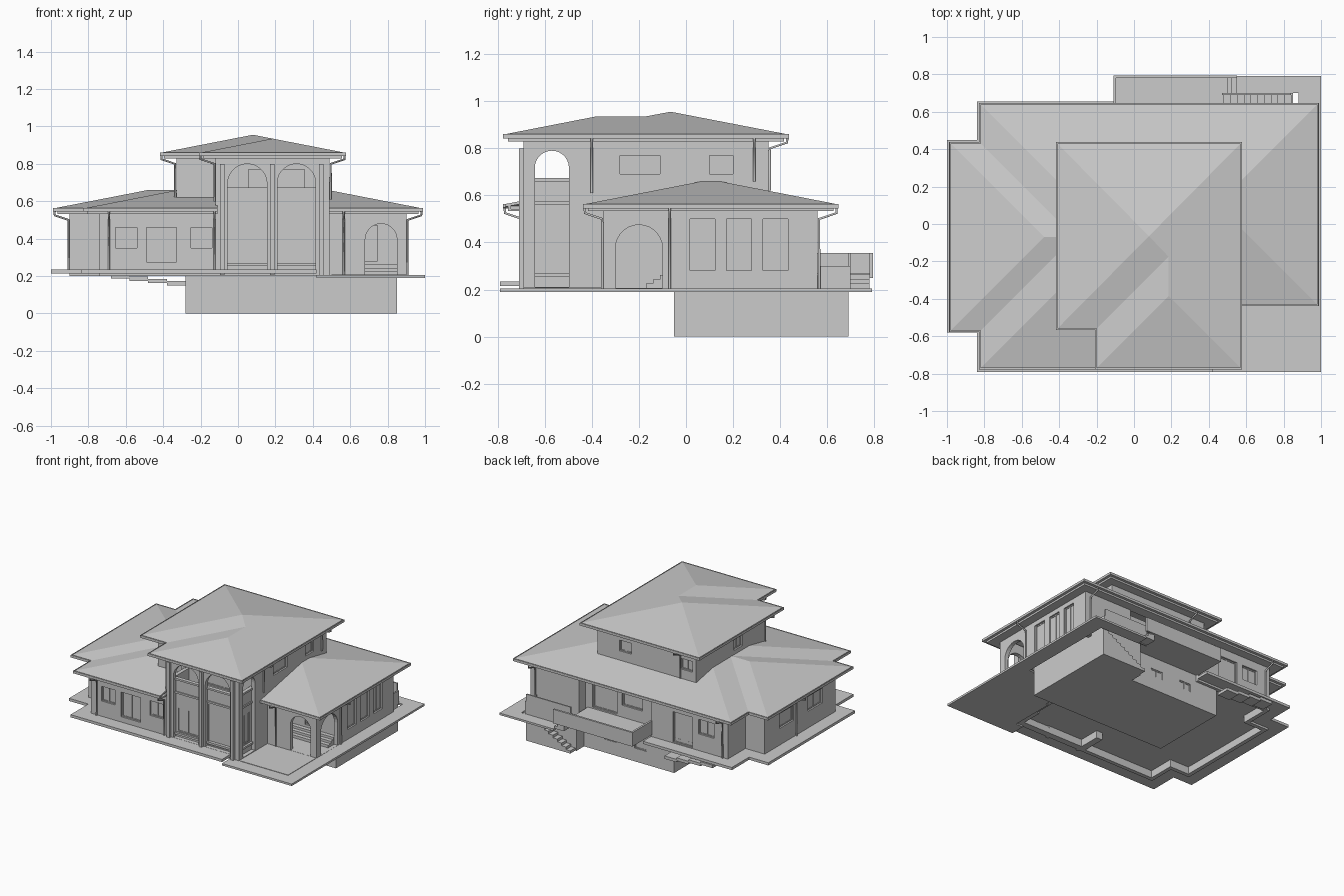
import bpy, bmesh
from math import pi, cos, sin
from mathutils import Vector

if "Cube" in bpy.data.objects:
    bpy.data.objects.remove(bpy.data.objects["Cube"])


def mesh(name, verts, faces):
    me = bpy.data.meshes.new(name)
    me.from_pydata([tuple(v) for v in verts], [], faces)
    bm = bmesh.new()
    bm.from_mesh(me)
    bmesh.ops.recalc_face_normals(bm, faces=bm.faces)
    bm.to_mesh(me)
    bm.free()
    ob = bpy.data.objects.new(name, me)
    bpy.context.collection.objects.link(ob)
    return ob


def boxes(name, items):
    # each item: x0, x1, y0, y1, z0, z1
    V, F = [], []
    for x0, x1, y0, y1, z0, z1 in items:
        n = len(V)
        V += [(x, y, z) for z in (z0, z1) for x, y in ((x0, y0), (x1, y0), (x1, y1), (x0, y1))]
        F += [[n + i for i in f] for f in ((3, 2, 1, 0), (4, 5, 6, 7), (0, 1, 5, 4),
                                           (1, 2, 6, 5), (2, 3, 7, 6), (3, 0, 4, 7))]
    return mesh(name, V, F)


def prism(name, poly, z0, z1):
    n = len(poly)
    V = [(p[0], p[1], z) for z in (z0, z1) for p in poly]
    F = [list(range(n))[::-1], list(range(n, 2 * n))]
    F += [[i, (i + 1) % n, n + (i + 1) % n, n + i] for i in range(n)]
    return mesh(name, V, F)


def offset(path, d, closed):
    # mitred inward offset of a counter-clockwise path
    out, n = [], len(path)
    for i in range(n):
        p = Vector(path[i])
        ns = []
        for a, b in ((i - 1, i), (i, i + 1)):
            if closed or (a >= 0 and b < n):
                t = (Vector(path[b % n]) - Vector(path[a % n])).normalized()
                ns.append(Vector((-t.y, t.x)))
        m = (ns[0] + ns[-1]).normalized()
        out.append(p + m * d / m.dot(ns[0]))
    return out


def sweep(name, path, profile, closed=True):
    n, k = len(path), len(profile)
    V = [(p.x, p.y, z) for d, z in profile for p in offset(path, d, closed)]
    F = [[j * n + i, j * n + (i + 1) % n, (j + 1) % k * n + (i + 1) % n, (j + 1) % k * n + i]
         for j in range(k) for i in range(n if closed else n - 1)]
    if not closed:
        F += [[j * n for j in range(k)], [j * n + n - 1 for j in range(k)][::-1]]
    return mesh(name, V, F)


def wall(name, path, z0, z1, closed=True, t=.03):
    return sweep(name, path, [(0, z0), (0, z1), (t, z1), (t, z0)], closed)


def cut(ob, holes, inward=.018):
    # holes: axis along the wall, wall plane, centre, width, z0, z1, kind
    V, F, bars = [], [], []
    for ax, p, c, w, z0, z1, kind in holes:
        r = w / 2
        prof = [(c - r, z0), (c + r, z0)]
        if kind == "arch":
            prof += [(c + r * cos(a * pi / 14), z1 - r + r * sin(a * pi / 14)) for a in range(15)]
        else:
            prof += [(c + r, z1), (c - r, z1)]
            b, zm = .007, (z0 + z1) / 2
            q = p - inward if p > 0 else p + inward
            parts = [(c - r, c + r, z0, z1, .002), (c - r, c - r + b, z0, z1, .006),
                     (c + r - b, c + r, z0, z1, .006), (c - r, c + r, z0, z0 + b, .006),
                     (c - r, c + r, z1 - b, z1, .006), (c - b / 2, c + b / 2, z0, z1, .005)]
            for u0, u1, a, e, t in parts:
                bars.append((u0, u1, q - t, q + t, a, e) if ax == "x" else (q - t, q + t, u0, u1, a, e))
        n, k = len(V), len(prof)
        V += [(u, p + s, z) if ax == "x" else (p + s, u, z) for s in (-.035, .035) for u, z in prof]
        F += [list(range(n, n + k)), list(range(n + k, n + 2 * k))[::-1]]
        F += [[n + i, n + (i + 1) % k, n + k + (i + 1) % k, n + k + i] for i in range(k)]
    cutter = mesh("cutter", V, F)
    cutter.hide_render = True
    m = ob.modifiers.new("openings", "BOOLEAN")
    m.operation, m.object, m.solver = "DIFFERENCE", cutter, "EXACT"
    dg = bpy.context.evaluated_depsgraph_get()
    me = bpy.data.meshes.new_from_object(ob.evaluated_get(dg))
    ob.modifiers.clear()
    ob.data = me
    bpy.data.objects.remove(cutter)
    if bars:
        boxes(ob.name + "_windows", bars)


def roof(name, faces, rects, eave, k=.195):
    # hip roof: height follows the distance to the nearest eave
    def h(x, y):
        return max(min(x - a, b - x, y - c, d - y) for a, b, c, d in rects)
    V, F, seen = [], [], {}
    for f in faces:
        for p in f:
            if p not in seen:
                seen[p] = len(V)
                V.append((p[0], p[1], eave + k * max(0, h(*p))))
        F.append([seen[p] for p in f])
    ob = mesh(name, V, F)
    if sum(p.normal.z for p in ob.data.polygons) < 0:
        ob.data.flip_normals()
    s = ob.modifiers.new("thickness", "SOLIDIFY")
    s.thickness, s.offset = .012, -1


# ground slabs around the house, terrace inlay, garden steps
sweep("left_slab", [(-.1, .655), (-.84, .655), (-.84, .45), (-1, .45), (-1, -.58), (-.84, -.58),
                    (-.84, -.79), (.42, -.79)], [(0, .215), (0, .235), (.12, .235), (.12, .215)], False)
prism("right_slab", [(.42, -.79), (1, -.79), (1, .79), (.55, .79), (.55, .7), (.88, .7), (.88, -.34),
                     (.48, -.34), (.48, -.68), (.42, -.68)], .19, .205)
boxes("terrace_inlay", [(.5, .9, -.69, -.36, .2, .208), (.5, .89, -.34, -.06, .19, .205)])
boxes("garden_steps", [(-.68 + .1 * i, -.58 + .1 * i, .56, .655, .187 - .012 * i, .209 - .012 * i) for i in range(4)])

# basement with outside stair
cellar = [(-.28, -.05), (.85, -.05), (.85, .63), (.47, .63), (.47, .54), (-.28, .54)]
base = wall("basement_walls", cellar, 0, .26, t=.02)
cut(base, [("x", .54, c, .1, .1, .16, "win") for c in (0, .25)], .01)
prism("basement_floor", offset(cellar, .01, True), 0, .01)
boxes("basement_stair_wall", [(.84, .85, .63, .69, 0, .2)])
boxes("basement_stair", [(.48 + .036 * i, .516 + .036 * i, .63, .69, 0, .02 * (i + 1)) for i in range(10)])

# lower storey walls and raised floor
low_path = [(.49, -.48), (.49, -.35), (.9, -.35), (.9, .56), (.5, .56), (.5, .48), (-.1, .48),
            (-.1, .56), (-.74, .56), (-.74, .35), (-.9, .35), (-.9, -.49), (-.74, -.49),
            (-.74, -.69), (-.12, -.69)]
lower = wall("lower_walls", low_path, .2, .55, False)
cut(lower, [("x", -.69, -.597, .115, .35, .46, "win"), ("x", -.69, -.41, .16, .275, .46, "win"),
            ("x", -.69, -.195, .11, .35, .46, "win"), ("x", -.35, .765, .17, .206, .48, "arch"),
            ("y", .9, -.2, .2, .206, .475, "arch")]
    + [("y", .9, c, .105, .28, .5, "win") for c in (.07, .225, .38)]
    + [("x", .56, -.365, .165, .24, .47, "win"), ("x", .56, -.56, .13, .36, .47, "win"),
       ("x", .48, .34, .2, .28, .48, "win"), ("x", .48, .11, .17, .36, .47, "win"),
       ("y", -.9, .09, .17, .36, .47, "win"), ("y", -.9, -.25, .17, .36, .47, "win")])
prism("ground_floor", offset([(.49, -.69), (.49, -.08), (.9, -.08)] + low_path[3:-1], .015, True), .255, .27)

# corner porch interior
porch = boxes("porch_back_wall", [(.5, .88, -.08, -.05, .2, .55)])
cut(porch, [("x", -.08, .68, .13, .28, .47, "win")])
boxes("porch_side_wall", [(.46, .49, -.35, -.06, .2, .55)])
boxes("porch_steps", [(.5, .87, -.17 + .03 * i, -.08, .2, .225 + .018 * i) for i in range(3)])

# upper storey walls
upper = wall("upper_walls", [(-.33, -.48), (.49, -.48), (.49, .35), (-.33, .35)], .54, .85)
cut(upper, [("y", .49, -.195, .17, .69, .77, "win"), ("y", .49, .15, .1, .69, .77, "win"),
            ("x", .35, -.25, .1, .69, .77, "win"), ("x", .35, .26, .1, .69, .77, "win"),
            ("y", -.33, -.15, .1, .69, .77, "win"), ("x", -.48, .205, .3, .59, .77, "win")])

# tall front loggia with arches
loggia = wall("loggia_walls", [(-.12, -.48), (-.12, -.69), (.49, -.69), (.49, -.48)], .2, .85, False)
cut(loggia, [("x", -.69, .05, .21, .236, .8, "arch"), ("x", -.69, .3125, .205, .236, .8, "arch"),
             ("y", .49, -.57, .145, .21, .79, "arch"), ("y", -.12, -.57, .145, .63, .79, "arch")])
rail = [(-.09, -.48), (-.09, -.66), (.46, -.66), (.46, -.48)]
infill = wall("loggia_infill", rail, .2, .66, False, .02)
cut(infill, [("x", -.66, .045, .175, .275, .455, "win"), ("x", -.66, .3125, .19, .24, .55, "win"),
             ("y", .46, -.57, .1, .28, .5, "win")], .01)
boxes("loggia_floor", [(-.09, .46, -.65, -.48, .56, .575)])
for z in (.56, .66):
    sweep("loggia_band", rail, [(-.008, z), (-.008, z + .014), (.02, z + .014), (.02, z)], False)
boxes("pilasters", [(x - .012, x + .012, -.71, -.68, .205, .8) for x in (-.085, .183, .445)])

# roofs
roof("lower_roof", [
    [(-.98, -.57), (-.48, -.07), (-.98, .43)],
    [(-.98, .43), (-.48, -.07), (-.32, -.07), (-.82, .43)],
    [(-.82, .64), (-.82, .43), (-.32, -.07), (-.32, .14)],
    [(-.82, .64), (-.32, .14), (-.32, .34), (.48, .34), (.48, .14), (.98, .64)],
    [(.98, .64), (.48, .14), (.48, .07), (.98, -.43)],
    [(.98, -.43), (.48, .07), (.48, -.43)],
    [(-.98, -.57), (-.82, -.57), (-.32, -.07), (-.48, -.07)],
    [(-.82, -.57), (-.82, -.77), (-.32, -.27), (-.32, -.07)],
    [(-.82, -.77), (-.11, -.77), (-.11, -.48), (-.32, -.48), (-.32, -.27)]],
    [(-.82, .98, -.43, .64), (-.98, .48, -.57, .43), (-.82, .48, -.77, .64)], .563)
P, D, Q = (.08, -.065), (.185, -.175), (.185, -.385)
roof("upper_roof", [
    [(.57, -.77), (.57, .43), P, D, Q], [(.57, .43), (-.41, .43), P], [(-.41, .43), (-.41, -.56), P],
    [(-.41, -.56), (-.2, -.56), D, P], [(-.2, -.56), (-.2, -.77), Q, D], [(-.2, -.77), (.57, -.77), Q]],
    [(-.41, .57, -.56, .43), (-.2, .57, -.77, .43)], .86)

# gutters and soffits
low_eave = [(.49, -.43), (.98, -.43), (.98, .64), (-.82, .64), (-.82, .43), (-.98, .43),
            (-.98, -.57), (-.82, -.57), (-.82, -.77), (-.11, -.77)]
up_eave = [(-.41, -.56), (-.2, -.56), (-.2, -.77), (.57, -.77), (.57, .43), (-.41, .43)]
for tag, path, z, closed in (("lower", low_eave, .563, False), ("upper", up_eave, .86, True)):
    sweep(tag + "_gutter", path, [(-.008, z), (-.008, z - .018), (.012, z - .018), (.012, z - .014),
                                  (-.005, z - .014), (-.005, z)], closed)
    sweep(tag + "_soffit", path, [(.014, z - .008), (.014, z - .03), (.09, z - .03), (.09, z - .02),
                                  (.026, z - .02), (.026, z - .008)], closed)

# downpipes: eave point, wall point, top, bottom
for ex, ey, wx, wy, zt, zb in (
        (-.98, -.02, -.906, -.02, .55, .23), (.98, -.07, .906, -.07, .55, .2),
        (-.69, -.77, -.69, -.696, .55, .23), (-.125, -.77, -.125, -.696, .55, .23),
        (.565, -.43, .565, -.356, .55, .2), (.86, .64, .86, .566, .55, .2),
        (-.7, .64, -.7, .566, .55, .2), (-.41, -.46, -.336, -.46, .85, .62),
        (-.2, -.66, -.126, -.66, .85, .6), (.57, -.4, .496, -.4, .85, .61),
        (.57, .29, .496, .29, .85, .66), (-.2, .43, -.2, .356, .85, .62)):
    cu = bpy.data.curves.new("downpipe", "CURVE")
    cu.dimensions, cu.bevel_depth, cu.bevel_resolution, cu.use_fill_caps = "3D", .006, 1, True
    sp = cu.splines.new("POLY")
    sp.points.add(3)
    for pt, co in zip(sp.points, ((ex, ey, zt), (ex, ey, zt - .025), (wx, wy, zt - .05), (wx, wy, zb))):
        pt.co = (*co, 1)
    bpy.context.collection.objects.link(bpy.data.objects.new("downpipe", cu))

# back balcony, parapets and steps
boxes("balcony_floor", [(-.1, .48, .48, .78, .25, .27)])
boxes("balcony_parapet", [(-.11, .55, .78, .795, .25, .355), (-.11, -.095, .56, .78, .25, .355),
                          (.47, .84, .69, .7, .2, .355), (.84, .85, .57, .7, .2, .3)])
boxes("balcony_steps", [(.47, .5 + .025 * i, .7, .78, .205, .265 - .02 * i) for i in range(3)])
